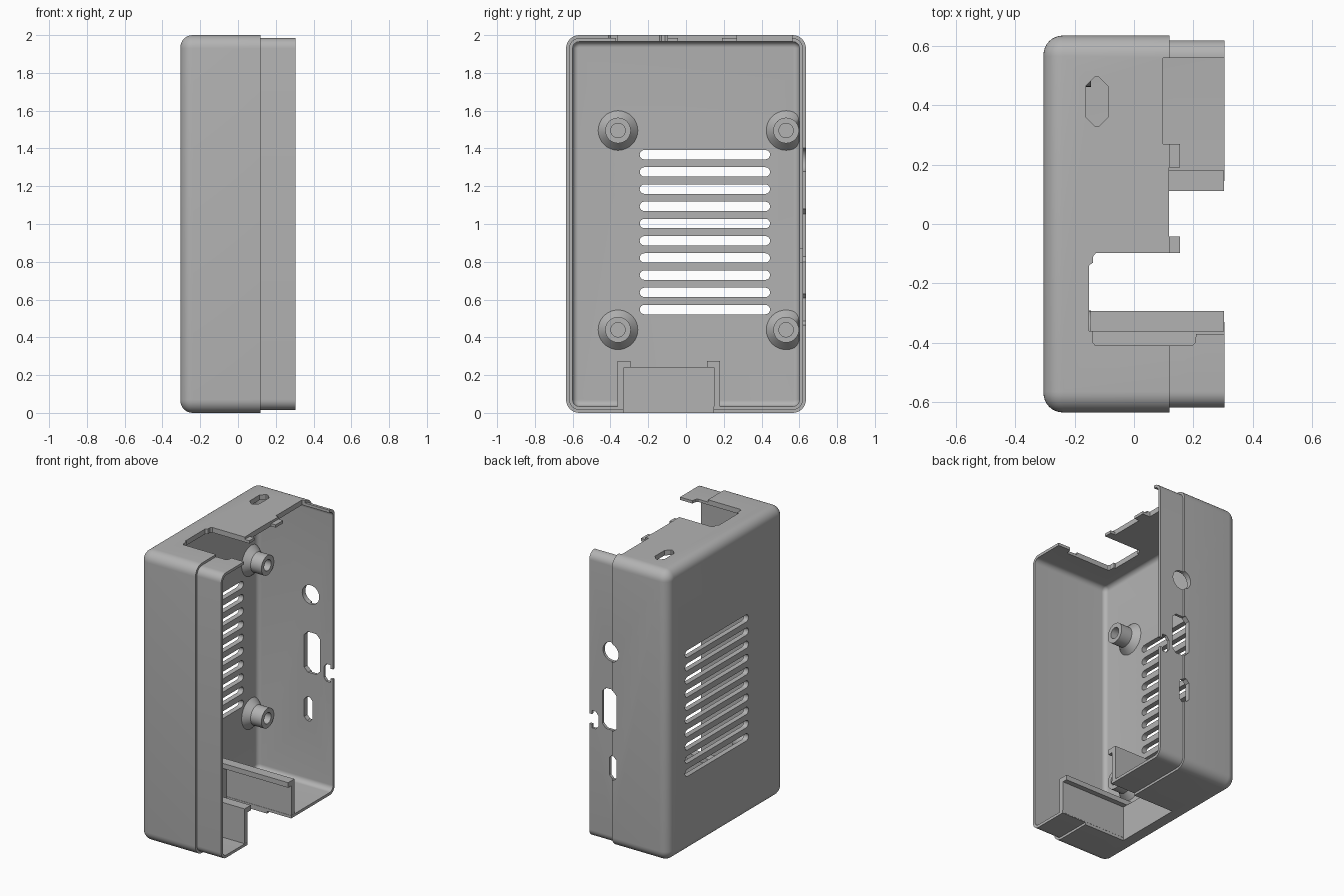
import bpy, bmesh, math

if "Cube" in bpy.data.objects:
    bpy.data.objects.remove(bpy.data.objects["Cube"])

gray = bpy.data.materials.new("plain gray")
gray.diffuse_color = (0.45, 0.45, 0.45, 1)
gray.use_nodes = True
gray.node_tree.nodes["Principled BSDF"].inputs["Base Color"].default_value = gray.diffuse_color


def finish(bm, name):
    bmesh.ops.recalc_face_normals(bm, faces=bm.faces)
    mesh = bpy.data.meshes.new(name)
    bm.to_mesh(mesh)
    bm.free()
    ob = bpy.data.objects.new(name, mesh)
    bpy.context.collection.objects.link(ob)
    mesh.materials.append(gray)
    return ob


def skin(rings, name):
    """Closed surface through a list of point rings, capped at both ends."""
    bm = bmesh.new()
    vs = [[bm.verts.new(p) for p in r] for r in rings]
    n = len(rings[0])
    for a, b in zip(vs, vs[1:]):
        for i in range(n):
            j = (i + 1) % n
            bm.faces.new((a[i], a[j], b[j], b[i]))
    bm.faces.new(vs[0])
    bm.faces.new(vs[-1])
    return finish(bm, name)


def prism(pts, axis, lo, hi, name):
    """Extrude a 2D outline along an axis (outline uses the other two, in order)."""
    def place(p, d):
        q = list(p)
        q.insert(axis, d)
        return q
    return skin([[place(p, d) for p in pts] for d in (lo, hi)], name)


def smooth(ob):
    bpy.ops.object.select_all(action='DESELECT')
    ob.select_set(True)
    bpy.context.view_layer.objects.active = ob
    bpy.ops.object.shade_smooth_by_angle(angle=math.radians(32))


def cut(ob, cutter):
    bpy.context.view_layer.objects.active = ob
    m = ob.modifiers.new("cut", 'BOOLEAN')
    m.operation, m.solver, m.object = 'DIFFERENCE', 'EXACT', cutter
    bpy.ops.object.modifier_apply(modifier=m.name)
    bpy.data.objects.remove(cutter)


def rect(a0, a1, b0, b1, c=0.0):
    """Rectangle outline with chamfered corners."""
    if not c:
        return [(a0, b0), (a1, b0), (a1, b1), (a0, b1)]
    return [(a0 + c, b0), (a1 - c, b0), (a1, b0 + c), (a1, b1 - c),
            (a1 - c, b1), (a0 + c, b1), (a0, b1 - c), (a0, b0 + c)]


def stadium(a0, a1, b, r, n=8):
    """Long slot outline with round ends, along the first axis."""
    pts = []
    for i in range(2 * n + 2):
        right = i <= n
        t = -math.pi / 2 + math.pi * (i if right else i - 1) / n
        pts.append(((a1 - r if right else a0 + r) + r * math.cos(t), b + r * math.sin(t)))
    return pts


# Case shell: rounded tub with a stepped lip, open towards +x
R = 0.07


def case_ring(x, inset, n=8):
    r = R - inset
    pts = []
    for k, (sy, sz) in enumerate(((1, 1), (-1, 1), (-1, -1), (1, -1))):
        for i in range(n + 1):
            t = math.pi / 2 * (k + i / n)
            pts.append((x, sy * (0.635 - R) + r * math.cos(t),
                        1 + sz * (1 - R) + r * math.sin(t)))
    return pts


F, G, N = 0.065, 0.03, 8
arc = [math.pi / 2 * i / N for i in range(N + 1)]
steps = [(-0.305 + F * (1 - math.cos(t)), F * (1 - math.sin(t))) for t in arc]
steps += [(0.12, 0), (0.12, 0.016), (0.305, 0.016), (0.305, 0.035)]
steps += [(-0.27 + G * (1 - math.cos(t)), 0.035 + G * (1 - math.sin(t))) for t in reversed(arc)]
case = skin([case_ring(x, i) for x, i in steps], "case_shell")

# Vent slots through the main panel
for i in range(10):
    cut(case, prism(stadium(-0.245, 0.445, 0.547 + 0.0911 * i, 0.025), 0, -0.4, -0.2, "vent_cutter"))

# Top wall: large port opening, stepped edge and small slot
top_edge = [(0.4, -0.37), (0.21, -0.37), (0.205, -0.4), (0.195, -0.41), (-0.13, -0.41),
            (-0.138, -0.40), (-0.138, -0.36), (-0.152, -0.36), (-0.152, -0.14),
            (-0.138, -0.13), (-0.138, -0.11), (-0.128, -0.097), (0.155, -0.097),
            (0.155, -0.042), (0.118, -0.042), (0.118, 0.19), (0.155, 0.19),
            (0.155, 0.27), (0.098, 0.27), (0.098, 0.56), (0.4, 0.56)]
cut(case, prism(top_edge, 2, 1.9, 2.1, "top_cutter"))
cut(case, prism(rect(-0.162, -0.088, 0.33, 0.495, 0.03), 2, 1.9, 2.1, "slot_cutter"))

# Bottom wall: card opening
cut(case, prism(rect(-0.19, 0.4, -0.33, 0.145), 2, -0.1, 0.1, "card_cutter"))

# Back wall: round jack, wide port, small port and edge notch
jack = [(0.135 + 0.065 * math.cos(t * math.pi / 16), 1.34 + 0.065 * math.sin(t * math.pi / 16))
        for t in range(32)]
notch = [(0.4, 0.80), (0.285, 0.80), (0.285, 0.775), (0.255, 0.775), (0.235, 0.80),
         (0.235, 0.87), (0.255, 0.895), (0.285, 0.895), (0.285, 0.87), (0.4, 0.87)]
for outline in (jack, rect(0.085, 0.205, 0.80, 1.08, 0.028),
                rect(0.085, 0.15, 0.465, 0.63, 0.022), notch):
    cut(case, prism(outline, 1, 0.55, 0.7, "port_cutter"))
smooth(case)

# Card pocket: two hooked side rails and a base plate
for name, y, s in (("card_rail_front", -0.362, 1), ("card_rail_back", 0.18, -1)):
    prof = [(y, 0.02), (y + s * 0.033, 0.02), (y + s * 0.033, 0.24),
            (y + s * 0.068, 0.24), (y + s * 0.068, 0.275), (y, 0.275)]
    prism(prof, 0, -0.28, 0.304, name)
prism(rect(-0.35, 0.165, 0.02, 0.24), 0, -0.28, -0.19, "card_base")

# Screw posts: flared foot, round post and blind hole, trimmed at the back wall
post = [(0.105, -0.28), (0.105, -0.27), (0.068, -0.228), (0.068, -0.145),
        (0.038, -0.145), (0.038, -0.25)]
for i, (y, z) in enumerate((y, z) for y in (-0.36, 0.53) for z in (0.44, 1.495)):
    rings = [[(x, min(y + r * math.cos(t * math.pi / 16), 0.605), z + r * math.sin(t * math.pi / 16))
              for t in range(32)] for r, x in post]
    smooth(skin(rings, "screw_post_%d" % (i + 1)))
